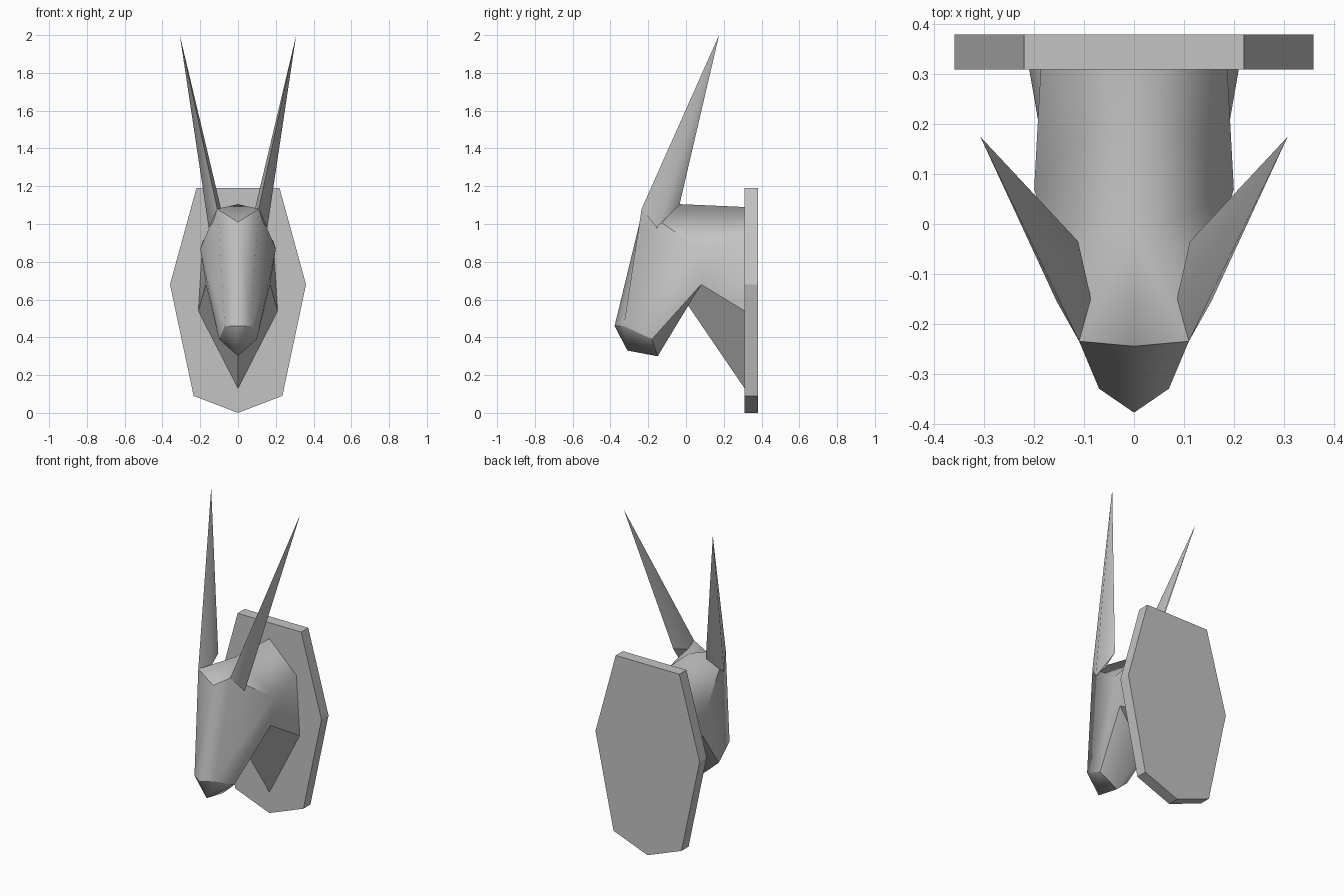
import bpy
import bmesh
from mathutils import Vector

cube = bpy.data.objects.get("Cube")
if cube:
    bpy.data.objects.remove(cube, do_unlink=True)

# One plain grey for everything
GREY = (0.55, 0.55, 0.55, 1.0)
grey = bpy.data.materials.new("plain_grey")
grey.use_nodes = True
grey.diffuse_color = GREY
grey.node_tree.nodes["Principled BSDF"].inputs["Base Color"].default_value = GREY


def finish(name, bm):
    bmesh.ops.recalc_face_normals(bm, faces=bm.faces)
    mesh = bpy.data.meshes.new(name)
    bm.to_mesh(mesh)
    bm.free()
    mesh.materials.append(grey)
    obj = bpy.data.objects.new(name, mesh)
    bpy.context.collection.objects.link(obj)
    return obj


# Wall plaque: seven-sided outline pushed back
def build_plaque():
    half = [(0.22, 1.19), (0.36, 0.68), (0.235, 0.09)]
    outline = half + [(0, 0)] + [(-x, z) for x, z in reversed(half)]
    bm = bmesh.new()
    face = bm.faces.new([bm.verts.new((x, 0.31, z)) for x, z in outline])
    back = bmesh.ops.extrude_face_region(bm, geom=[face])["geom"]
    moved = [v for v in back if isinstance(v, bmesh.types.BMVert)]
    bmesh.ops.translate(bm, verts=moved, vec=(0, 0.07, 0))
    finish("plaque", bm)


# Head and neck: the +x half, then mirrored
def build_head():
    points = {
        "neck_top": (0, 0.31, 1.09), "neck_side": (0.187, 0.31, 0.91),
        "neck_low": (0.21, 0.31, 0.54), "neck_tip": (0, 0.31, 0.13),
        "poll": (0, -0.03, 1.105), "cheek": (0.2, 0.07, 0.87),
        "jaw_hinge": (0.17, 0.08, 0.68), "throat": (0, 0.01, 0.57),
        "brow": (0, -0.245, 1.01), "crown": (0.11, -0.235, 1.08),
        "nose": (0, -0.378, 0.46), "nostril": (0.07, -0.33, 0.46),
        "jaw": (0.1, -0.18, 0.39), "chin": (0, -0.31, 0.33),
        "jaw_base": (0, -0.15, 0.30),
    }
    faces = [
        "neck_top neck_side cheek poll", "neck_side neck_low jaw_hinge cheek",
        "neck_low neck_tip throat jaw_hinge", "neck_top neck_side neck_low neck_tip",
        "poll cheek crown", "poll crown brow", "brow crown nostril nose",
        "cheek crown nostril", "cheek nostril jaw jaw_hinge",
        "nose nostril chin", "nostril jaw chin", "jaw jaw_base chin",
        "jaw_base jaw jaw_hinge throat",
    ]
    creases = [
        "brow crown", "crown cheek", "neck_low jaw_hinge", "jaw_hinge throat",
        "jaw_hinge jaw", "jaw jaw_base", "throat neck_tip", "nose nostril",
        "nostril jaw", "neck_top neck_side", "neck_side neck_low", "neck_low neck_tip",
    ]
    bm = bmesh.new()
    verts = {name: bm.verts.new(co) for name, co in points.items()}
    for names in faces:
        bm.faces.new([verts[n] for n in names.split()]).smooth = True
    for names in creases:
        edge = bm.edges.get([verts[n] for n in names.split()])
        if edge:
            edge.smooth = False
    geom = bm.verts[:] + bm.edges[:] + bm.faces[:]
    bmesh.ops.mirror(bm, geom=geom, axis="X", merge_dist=0.0005)
    finish("head_and_neck", bm)


# Horns: slim four-sided spikes
def build_horn(name, side):
    base = [(0.11, -0.235, 1.08), (0.155, -0.155, 0.98),
            (0.112, -0.035, 1.10), (0.085, -0.155, 1.06)]
    bm = bmesh.new()
    ring = [bm.verts.new((x * side, y, z)) for x, y, z in base]
    tip = bm.verts.new(Vector((0.308 * side, 0.175, 2.0)))
    bm.faces.new(ring)
    for i, v in enumerate(ring):
        bm.faces.new((v, ring[(i + 1) % len(ring)], tip)).smooth = True
    for edge in bm.edges:
        edge.smooth = tip in edge.verts
    # Keep the front and rear ridges crisp
    for v in (ring[0], ring[2]):
        bm.edges.get((v, tip)).smooth = False
    finish(name, bm)


build_plaque()
build_head()
build_horn("left_horn", 1)
build_horn("right_horn", -1)
